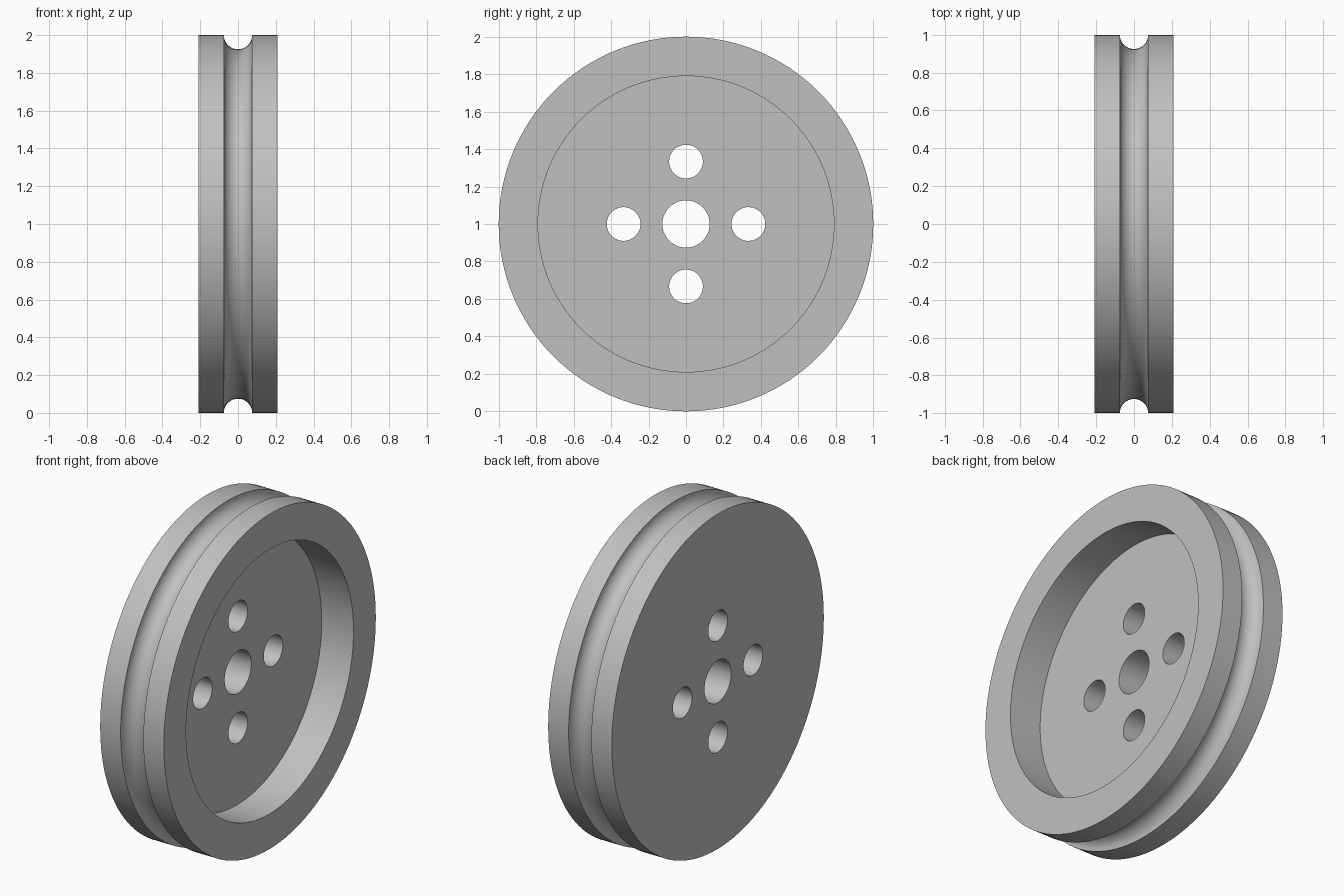
import bpy, bmesh
from math import pi, sin, cos, radians
from mathutils import Matrix, Vector

cube = bpy.data.objects.get("Cube")
if cube:
    bpy.data.objects.remove(cube, do_unlink=True)

HALF_WIDTH = 0.21
RADIUS = 1.0
RECESS_RADIUS = 0.79
BORE_RADIUS = 0.126
GROOVE_RADIUS = 0.075
HOLE_RADIUS = 0.09
HOLE_OFFSET = 0.333
CENTRE = Vector((0, 0, RADIUS))

grey = bpy.data.materials.new("grey metal")
grey.use_nodes = True
colour = (0.53, 0.53, 0.53, 1)
grey.diffuse_color = colour
grey.node_tree.nodes["Principled BSDF"].inputs["Base Color"].default_value = colour


def make_object(name, bm):
    bmesh.ops.recalc_face_normals(bm, faces=bm.faces)
    mesh = bpy.data.meshes.new(name)
    bm.to_mesh(mesh)
    bm.free()
    mesh.materials.append(grey)
    obj = bpy.data.objects.new(name, mesh)
    bpy.context.collection.objects.link(obj)
    return obj


# Wheel profile as (x, radius): half-round rope groove, rim, recess on +x, bore
groove = [(-GROOVE_RADIUS * cos(pi * i / 16), RADIUS - GROOVE_RADIUS * sin(pi * i / 16))
          for i in range(17)]
profile = [(-HALF_WIDTH, BORE_RADIUS), (-HALF_WIDTH, RADIUS), *groove,
           (HALF_WIDTH, RADIUS), (HALF_WIDTH, RECESS_RADIUS),
           (0, RECESS_RADIUS), (0, BORE_RADIUS)]

# Pulley wheel, revolved about the x axis
bm = bmesh.new()
verts = [bm.verts.new(CENTRE + Vector((x, 0, r))) for x, r in profile]
edges = [bm.edges.new((v, verts[(i + 1) % len(verts)])) for i, v in enumerate(verts)]
bmesh.ops.spin(bm, geom=verts + edges, cent=CENTRE, axis=(1, 0, 0),
               angle=2 * pi, steps=128, use_merge=True)
bmesh.ops.remove_doubles(bm, verts=bm.verts, dist=0.0001)
wheel = make_object("pulley_wheel", bm)

# Four round holes through the web
bm = bmesh.new()
for i in range(4):
    a = i * pi / 2
    place = Matrix.Translation(CENTRE + HOLE_OFFSET * Vector((0, cos(a), sin(a))))
    bmesh.ops.create_cone(bm, cap_ends=True, segments=48, radius1=HOLE_RADIUS,
                          radius2=HOLE_RADIUS, depth=1,
                          matrix=place @ Matrix.Rotation(pi / 2, 4, 'Y'))
cutter = make_object("hole_cutter", bm)
cutter.hide_render = True

cut = wheel.modifiers.new("web holes", 'BOOLEAN')
cut.operation = 'DIFFERENCE'
cut.solver = 'EXACT'
cut.object = cutter
bpy.ops.object.select_all(action='DESELECT')
bpy.context.view_layer.objects.active = wheel
wheel.select_set(True)
bpy.ops.object.modifier_apply(modifier=cut.name)
bpy.data.objects.remove(cutter, do_unlink=True)

bpy.ops.object.shade_smooth_by_angle(angle=radians(30))
